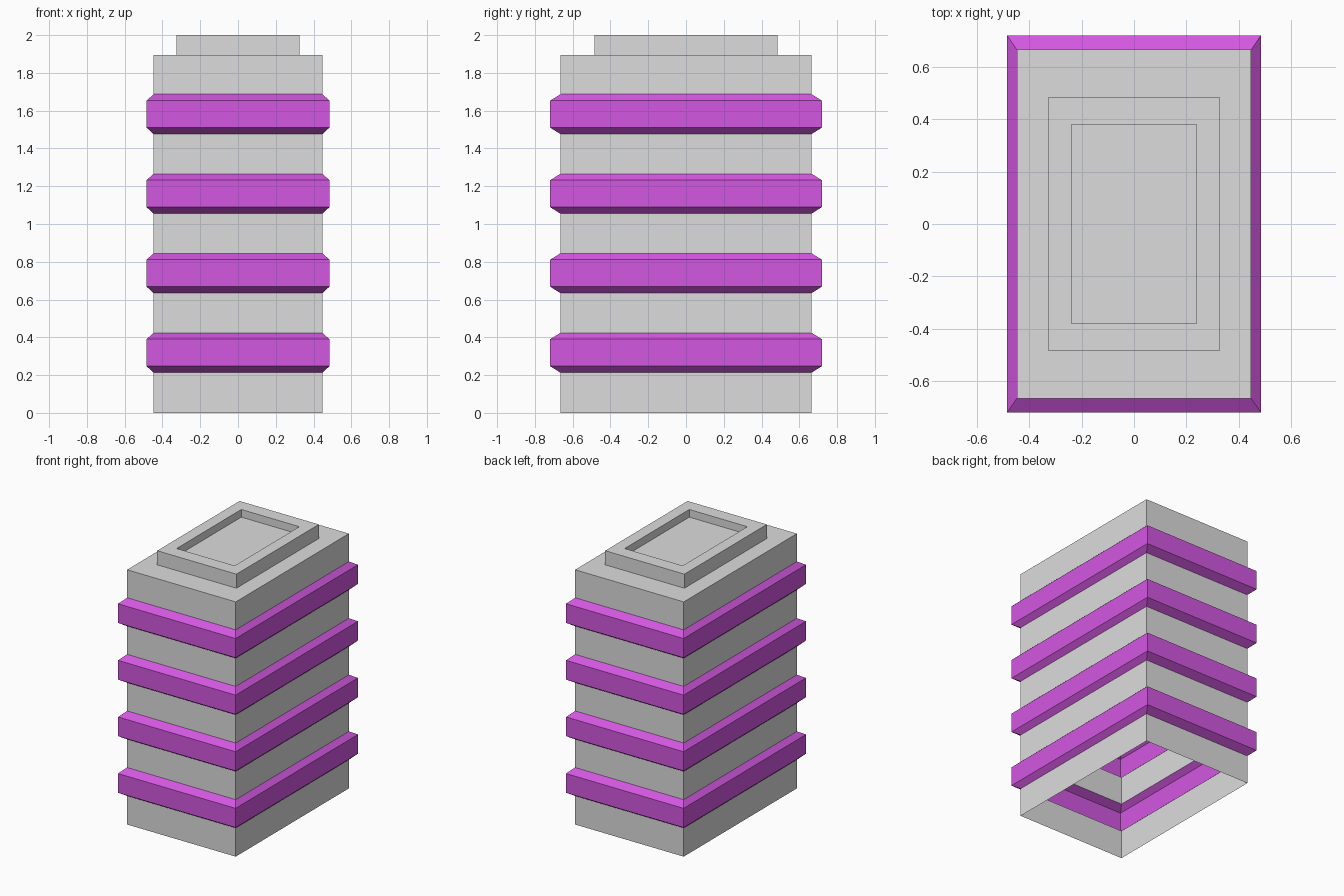
import bpy, bmesh

if "Cube" in bpy.data.objects:
    bpy.data.objects.remove(bpy.data.objects["Cube"])


def material(name, rgb):
    m = bpy.data.materials.new(name)
    m.diffuse_color = (*rgb, 1)
    m.use_nodes = True
    m.node_tree.nodes["Principled BSDF"].inputs["Base Color"].default_value = m.diffuse_color
    return m


GREY = material("light grey", (0.72, 0.72, 0.72))
PURPLE = material("purple", (0.65, 0.095, 0.75))


def shell(name, rings, close_end=False):
    """Open sheet through rectangular rings: (half x, half y, z, material index)."""
    bm = bmesh.new()
    prev = None
    for hx, hy, z, mat in rings:
        ring = [bm.verts.new((sx * hx, sy * hy, z))
                for sx, sy in ((-1, -1), (1, -1), (1, 1), (-1, 1))]
        if prev:
            for i in range(4):
                j = (i + 1) % 4
                f = bm.faces.new((prev[i], prev[j], ring[j], ring[i]))
                f.material_index = mat
        prev = ring
    if close_end:
        bm.faces.new(prev)
    mesh = bpy.data.meshes.new(name)
    bm.to_mesh(mesh)
    bm.free()
    mesh.materials.append(GREY)
    mesh.materials.append(PURPLE)
    obj = bpy.data.objects.new(name, mesh)
    bpy.context.collection.objects.link(obj)
    return obj


BODY = (0.447, 0.665)
BAND = (0.484, 0.719)
CAP = (0.326, 0.484)
RECESS = (0.239, 0.380)
PITCH, TOP = 0.421, 1.895

# Hollow tower, open below, with four bevelled bands
rings = [(*BODY, 0, 0)]
for k in range(4):
    z = 0.213 + k * PITCH
    rings += [(*BODY, z, 0), (*BAND, z + 0.034, 1),
              (*BAND, z + 0.177, 1), (*BODY, z + 0.211, 1)]
rings += [(*BODY, TOP, 0), (*CAP, TOP, 0)]
shell("banded_body", rings)

# Raised cap with a shallow recess
shell("top_cap", [(*CAP, TOP, 0), (*CAP, 2.0, 0), (*RECESS, 2.0, 0),
                  (*RECESS, 1.943, 0)], close_end=True)
